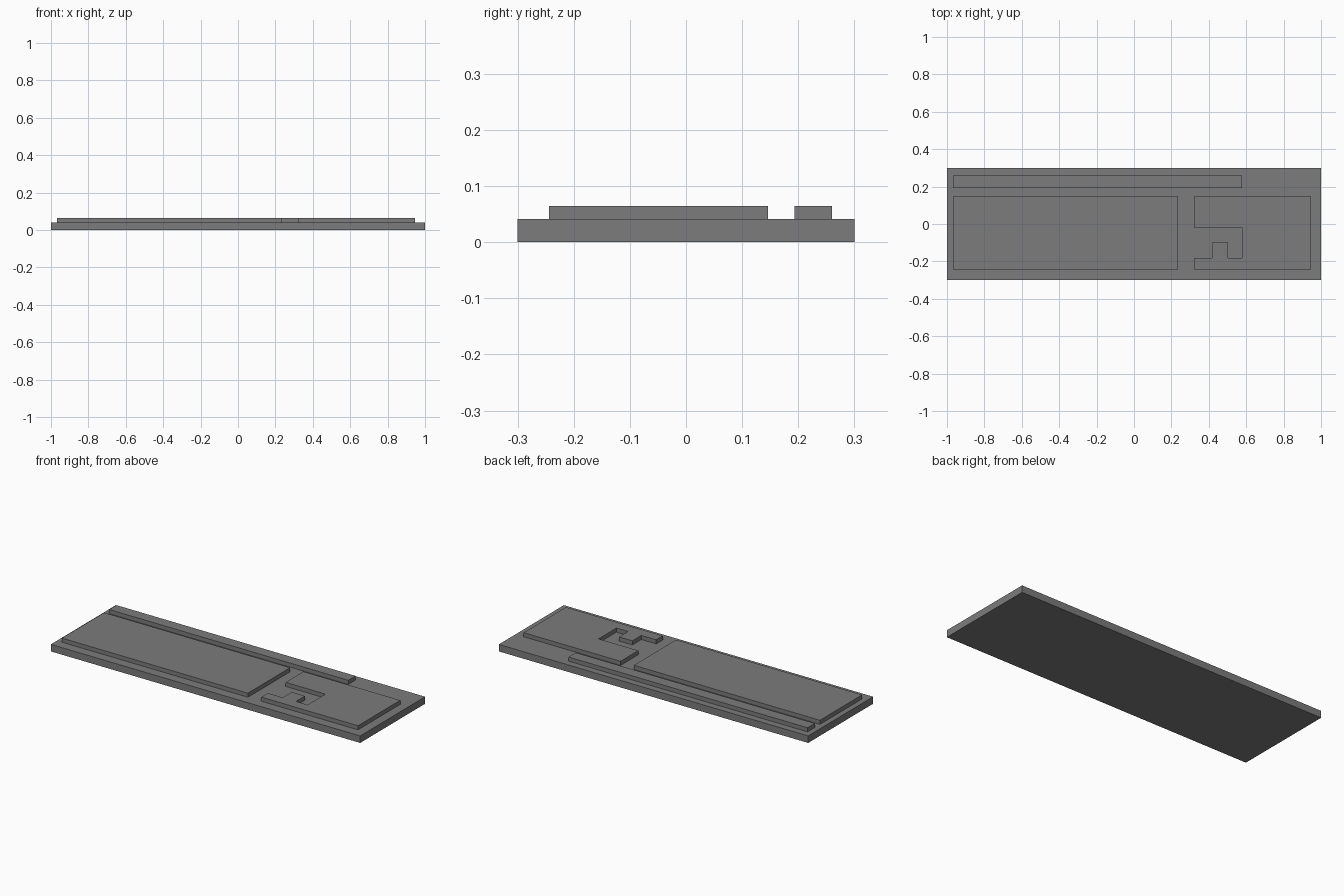
import bpy
import bmesh

cube = bpy.data.objects.get("Cube")
if cube:
    bpy.data.objects.remove(cube, do_unlink=True)

# One plain grey for every part
grey = bpy.data.materials.new("mid grey")
grey.use_nodes = True
colour = (0.2, 0.2, 0.2, 1)
grey.diffuse_color = colour
grey.node_tree.nodes["Principled BSDF"].inputs["Base Color"].default_value = colour

BASE_TOP = 0.041
KEY_TOP = 0.065


def slab(name, outline, bottom, top):
    """Extrude a counter-clockwise outline into a flat slab."""
    bm = bmesh.new()
    face = bm.faces.new([bm.verts.new((x, y, bottom)) for x, y in outline])
    result = bmesh.ops.extrude_face_region(bm, geom=[face], use_keep_orig=True)
    for item in result["geom"]:
        if isinstance(item, bmesh.types.BMVert):
            item.co.z = top
    bmesh.ops.recalc_face_normals(bm, faces=bm.faces)
    mesh = bpy.data.meshes.new(name)
    bm.to_mesh(mesh)
    bm.free()
    mesh.materials.append(grey)
    obj = bpy.data.objects.new(name, mesh)
    bpy.context.collection.objects.link(obj)
    return obj


def rectangle(x0, x1, y0, y1):
    return [(x0, y0), (x1, y0), (x1, y1), (x0, y1)]


# Keyboard body
slab("keyboard_base", rectangle(-1, 1, -0.3, 0.3), 0, BASE_TOP)

# Raised key areas
slab("main_key_block", rectangle(-0.968, 0.235, -0.244, 0.146), BASE_TOP, KEY_TOP)
slab("function_key_row", rectangle(-0.968, 0.578, 0.193, 0.26), BASE_TOP, KEY_TOP)

# Navigation keys, arrow keys and number pad joined in one outline
side_keys = [
    (0.321, -0.244), (0.947, -0.244), (0.947, 0.146), (0.321, 0.146),
    (0.321, -0.018), (0.578, -0.018), (0.578, -0.183), (0.503, -0.183),
    (0.503, -0.1), (0.417, -0.1), (0.417, -0.183), (0.321, -0.183),
]
slab("side_key_block", side_keys, BASE_TOP, KEY_TOP)
